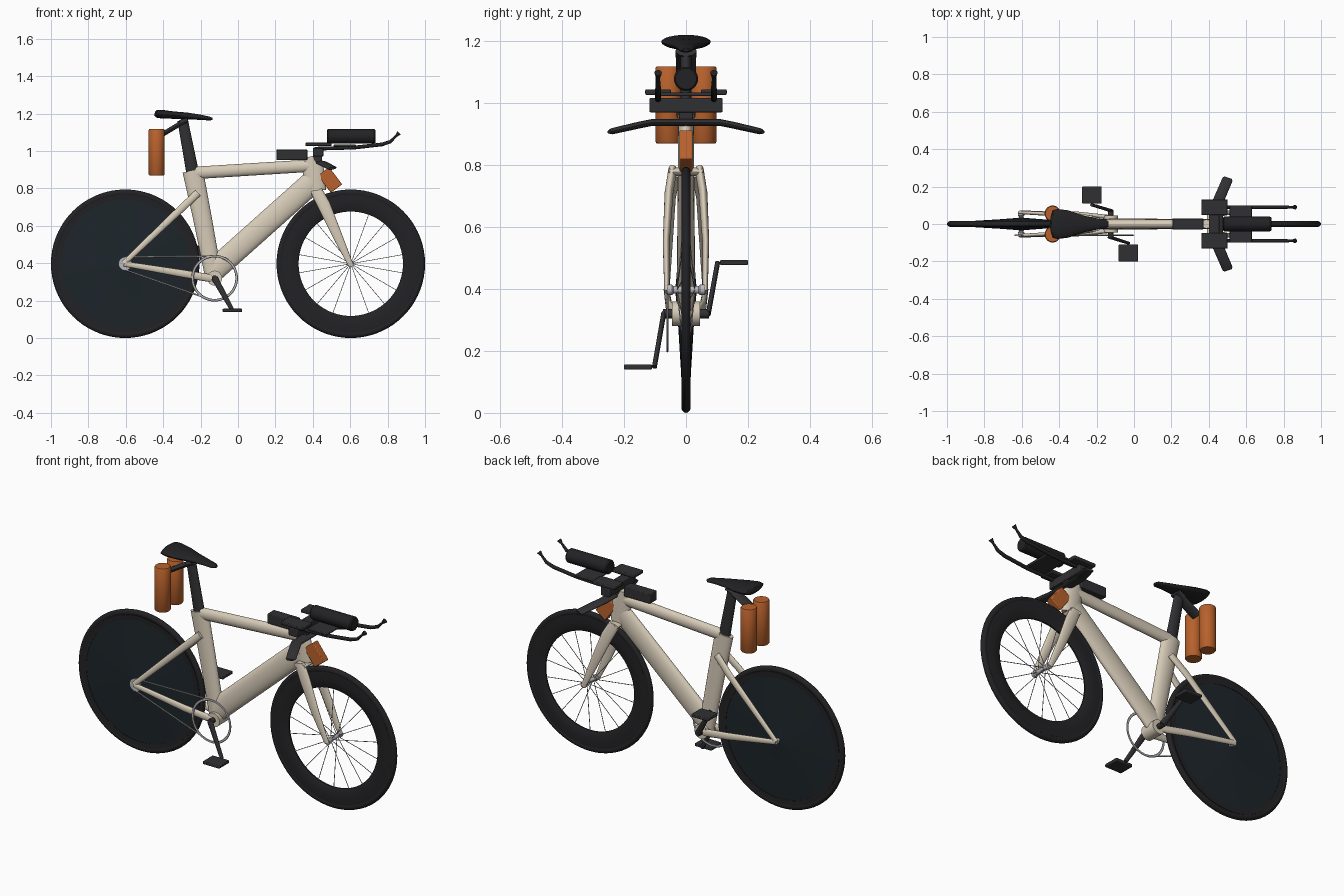
import bpy, bmesh, math
from mathutils import Vector, Matrix

if "Cube" in bpy.data.objects:
    bpy.data.objects.remove(bpy.data.objects["Cube"])

def material(name, r, g, b):
    m = bpy.data.materials.new(name)
    m.diffuse_color = (r, g, b, 1)
    m.use_nodes = True
    m.node_tree.nodes["Principled BSDF"].inputs["Base Color"].default_value = m.diffuse_color
    return m

CREAM = material("cream", 0.68, 0.60, 0.48)
BLACK = material("black", 0.016, 0.016, 0.018)
DISC = material("disc", 0.012, 0.018, 0.023)
DARK = material("dark", 0.03, 0.03, 0.033)
ORANGE = material("orange", 0.48, 0.12, 0.025)
METAL = material("metal", 0.5, 0.5, 0.52)

def finish(name, bm, mat, mirror=False, bevel=0):
    bmesh.ops.recalc_face_normals(bm, faces=bm.faces)
    me = bpy.data.meshes.new(name)
    bm.to_mesh(me)
    bm.free()
    ob = bpy.data.objects.new(name, me)
    bpy.context.collection.objects.link(ob)
    me.materials.append(mat)
    bpy.context.view_layer.objects.active = ob
    for o in bpy.context.selected_objects:
        o.select_set(False)
    ob.select_set(True)
    bpy.ops.object.shade_smooth_by_angle(angle=math.radians(35))
    if bevel:
        b = ob.modifiers.new("bevel", 'BEVEL')
        b.width, b.segments = bevel, 2
    if mirror:
        m = ob.modifiers.new("mirror", 'MIRROR')
        m.use_axis = (False, True, False)
        m.use_clip = False
        m.use_mirror_merge = False
    return ob

def loft(name, stations, mat, ref=(0, 1, 0), mirror=False, n=24):
    """Elliptical tube; station = (point, half size along ref, half size across)."""
    bm = bmesh.new()
    pts = [Vector(s[0]) for s in stations]
    rings = []
    for i, (p, a, b) in enumerate(stations):
        t = (pts[min(i + 1, len(pts) - 1)] - pts[max(i - 1, 0)]).normalized()
        v = t.cross(Vector(ref)).normalized()
        u = v.cross(t)
        rings.append([bm.verts.new(pts[i] + u * a * math.cos(k * math.tau / n)
                      + v * b * math.sin(k * math.tau / n)) for k in range(n)])
    for r, s in zip(rings, rings[1:]):
        for k in range(n):
            bm.faces.new((r[k], r[(k + 1) % n], s[(k + 1) % n], s[k]))
    bm.faces.new(rings[0])
    bm.faces.new(rings[-1])
    return finish(name, bm, mat, mirror)

def lathe(name, profile, centre, mat, n=72):
    """Spin a closed (radius, y) profile round the y axis."""
    bm = bmesh.new()
    c = Vector(centre)
    rings = []
    for k in range(n):
        a = k * math.tau / n
        rings.append([bm.verts.new(c + Vector((r * math.cos(a), y, r * math.sin(a)))) for r, y in profile])
    m = len(profile)
    for k in range(n):
        r, s = rings[k], rings[(k + 1) % n]
        for j in range(m):
            bm.faces.new((r[j], r[(j + 1) % m], s[(j + 1) % m], s[j]))
    return finish(name, bm, mat)

def box(name, centre, size, mat, mirror=False, tilt=0, bevel=0.004):
    bm = bmesh.new()
    M = Matrix.Translation(centre) @ Matrix.Rotation(tilt, 4, 'Y') @ Matrix.Diagonal((*size, 1))
    bmesh.ops.create_cube(bm, size=1, matrix=M)
    return finish(name, bm, mat, mirror, bevel)

def circle(r0, rad, n=14, wy=1):
    return [(r0 + rad * math.cos(i * math.tau / n), wy * rad * math.sin(i * math.tau / n)) for i in range(n)]

# wheels
AX, AZ = 0.603, 0.397
for side, x in (("rear", -AX), ("front", AX)):
    c = (x, 0, AZ)
    lathe(side + "_tyre", circle(0.379, 0.018, wy=0.85), c, BLACK)
    loft(side + "_hub", [((x, -0.062, AZ), .017, .017), ((x, -0.045, AZ), .017, .017),
         ((x, -0.04, AZ), .012, .012), ((x, 0.04, AZ), .012, .012),
         ((x, 0.045, AZ), .017, .017), ((x, 0.062, AZ), .017, .017)], METAL, ref=(1, 0, 0))
half = [(0.01, .034), (0.04, .031), (0.12, .025), (0.25, .017), (0.345, .012)]
lathe("disc_wheel", half + [(r, -y) for r, y in reversed(half)], (-AX, 0, AZ), DISC)
lathe("rear_rim", [(.342, .014), (.37, .015), (.37, -.015), (.342, -.014)], (-AX, 0, AZ), BLACK)
lathe("front_rim", [(.279, .004), (.29, .010), (.33, .015), (.37, .013),
                    (.37, -.013), (.33, -.015), (.29, -.010), (.279, -.004)], (AX, 0, AZ), BLACK)
for i in range(18):
    a = i * math.tau / 18 + math.pi / 2
    d = Vector((math.cos(a), 0, math.sin(a)))
    y = 0.028 if i % 2 else -0.028
    c = Vector((AX, 0, AZ))
    loft(f"spoke_{i}", [(c + d * .01 + Vector((0, y, 0)), .0018, .0018), (c + d * .285, .0018, .0018)], METAL, n=6)

# frame tubes
loft("seat_tube", [((-.242, 0, .895), .024, .055), ((-.19, 0, .64), .026, .05), ((-.128, 0, .315), .03, .045)], CREAM)
loft("top_tube", [((-.225, 0, .883), .024, .033), ((.40, 0, .922), .024, .033)], CREAM)
loft("down_tube", [((-.13, 0, .362), .03, .062), ((.40, 0, .835), .026, .062)], CREAM)
loft("head_tube", [((.387, 0, .97), .023, .04), ((.397, 0, .93), .025, .055),
                   ((.41, 0, .85), .026, .06), ((.42, 0, .785), .026, .05)], CREAM)
loft("bottom_bracket", [((-.125, -.045, .32), .04, .04), ((-.125, .045, .32), .04, .04)], CREAM, ref=(1, 0, 0))
loft("seat_stay", [((-.215, .03, .775), .013, .02), ((-.30, .045, .695), .012, .02),
                   ((-.61, .062, .40), .009, .014)], CREAM, mirror=True)
loft("chain_stay", [((-.12, .035, .315), .012, .021), ((-.3, .055, .345), .011, .02),
                    ((-.61, .063, .397), .009, .014)], CREAM, mirror=True)

# fork
loft("fork_blade", [((.42, .043, .785), .014, .032), ((.46, .055, .71), .014, .034),
                    ((.53, .064, .55), .011, .026), ((.603, .062, .39), .008, .014)], CREAM, mirror=True)
loft("fork_crown", [((.425, -.055, .778), .035, .014), ((.425, .055, .778), .035, .014)], CREAM, ref=(1, 0, 0))

# drivetrain
BX, BZ = -.125, .32
lathe("chainring", circle(.118, .007, 8, .5), (BX, -.06, BZ), METAL, 48)
lathe("rear_cog", [(.008, -.055), (.036, -.055), (.036, -.063), (.008, -.063)], (-AX, 0, AZ), METAL, 32)
for nm, z0, x1, z1 in (("upper", .433, BX + .01, .438), ("lower", .365, BX - .02, .204)):
    loft("chain_" + nm, [((-AX, -.06, z0), .003, .004), ((x1, -.06, z1), .003, .004)], METAL, n=8)
loft("crank_axle", [((BX, -.075, BZ), .015, .015), ((BX, .075, BZ), .015, .015)], DARK, ref=(1, 0, 0))
for nm, s, px, pz in (("right", -1, -.03, .148), ("left", 1, -.225, .485)):
    loft(nm + "_crank", [((BX, s * .072, BZ), .008, .018), ((px, s * .102, pz), .008, .011)], DARK)
    box(nm + "_pedal", (px, s * .155, pz), (.105, .09, .017), DARK)

# seat post, saddle and rear bottles
loft("seat_post", [((-.24, 0, .87), .018, .034), ((-.296, 0, 1.165), .018, .028)], DARK)
loft("saddle_clamp", [((-.31, 0, 1.15), .034, .014), ((-.27, 0, 1.168), .034, .018)], DARK)
loft("saddle", [((-.445, 0, 1.202), .04, .012), ((-.435, 0, 1.199), .074, .021), ((-.41, 0, 1.197), .08, .023),
                ((-.35, 0, 1.192), .073, .020), ((-.27, 0, 1.187), .045, .018), ((-.20, 0, 1.18), .03, .014),
                ((-.15, 0, 1.173), .024, .010), ((-.137, 0, 1.171), .012, .006)], BLACK)
loft("bottle_bracket", [((-.285, 0, 1.16), .033, .013), ((-.41, 0, 1.085), .033, .013)], DARK)
loft("rear_bottle", [((-.435, .056, .87), .039, .039), ((-.435, .056, .876), .043, .043),
                     ((-.435, .056, 1.112), .043, .043), ((-.435, .056, 1.118), .039, .039)], ORANGE, mirror=True)

# cockpit
box("top_tube_box", (.288, 0, .98), (.165, .06, .056), DARK)
box("bar_riser", (.428, 0, .993), (.056, .236, .046), DARK)
loft("base_bar", [((.445, 0, .937), .03, .011), ((.445, .11, .937), .03, .011),
                  ((.462, .15, .929), .029, .011), ((.50, .238, .909), .028, .010),
                  ((.503, .247, .907), .022, .006)], DARK, ref=(1, 0, 0), mirror=True)
box("stem", (.425, 0, .955), (.05, .045, .05), DARK)
box("arm_pad", (.43, .09, 1.035), (.14, .083, .018), DARK, mirror=True)
loft("extension", [((.41, .09, 1.012), .010, .010), ((.62, .09, 1.018), .010, .010), ((.77, .09, 1.035), .010, .010),
                   ((.815, .09, 1.05), .009, .009), ((.845, .09, 1.08), .006, .006),
                   ((.862, .09, 1.097), .012, .013)], BLACK, mirror=True, n=16)
loft("front_bottle", [((.475, 0, 1.078), .034, .034), ((.482, 0, 1.078), .039, .039),
                      ((.728, 0, 1.078), .039, .039), ((.735, 0, 1.078), .034, .034)], BLACK)
box("bottle_mount", (.57, 0, 1.028), (.12, .2, .012), DARK)
box("front_storage", (.492, 0, .845), (.075, .042, .115), ORANGE, tilt=math.radians(-37))
